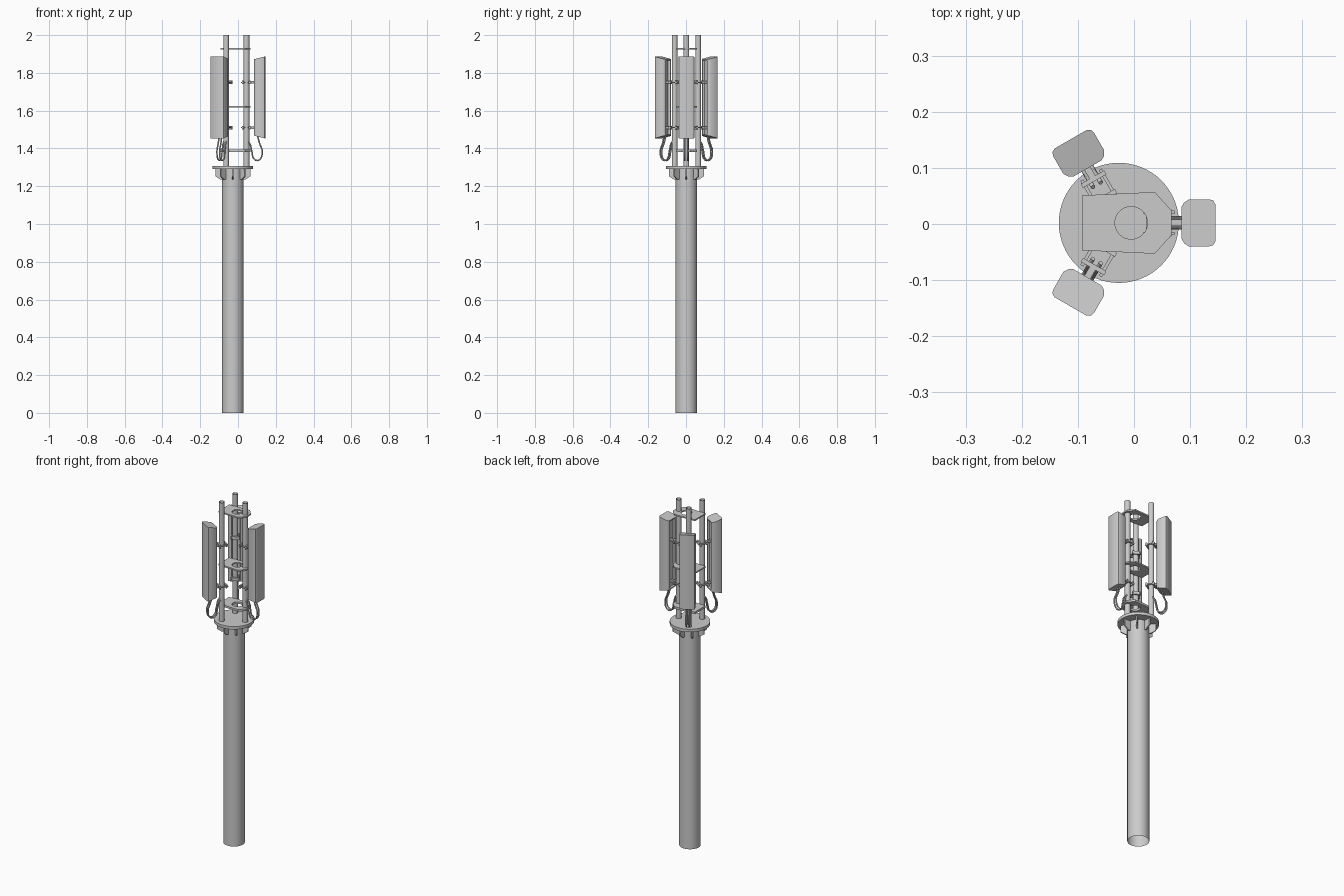
import bpy, bmesh, math
from mathutils import Matrix, Vector

if "Cube" in bpy.data.objects:
    bpy.data.objects.remove(bpy.data.objects["Cube"])

CENTER = Vector((-0.027, 0.002, 0))          # axis of the mast

def frame(angle):
    return Matrix.Translation(CENTER) @ Matrix.Rotation(math.radians(angle), 4, 'Z')

def finish(name, bm, mat=None, smooth=False):
    bmesh.ops.transform(bm, matrix=mat or frame(0), verts=bm.verts)
    me = bpy.data.meshes.new(name)
    bm.to_mesh(me)
    bm.free()
    ob = bpy.data.objects.new(name, me)
    bpy.context.collection.objects.link(ob)
    if smooth:
        bpy.ops.object.select_all(action='DESELECT')
        bpy.context.view_layer.objects.active = ob
        ob.select_set(True)
        bpy.ops.object.shade_smooth_by_angle(angle=math.radians(35))
    return ob

def tube(name, x, r, z0, z1, mat=None, caps=False, seg=32):
    bm = bmesh.new()
    bmesh.ops.create_cone(bm, cap_ends=caps, segments=seg, radius1=r, radius2=r,
        depth=z1 - z0, matrix=Matrix.Translation((x, 0, (z0 + z1) / 2)))
    return finish(name, bm, mat, True)

def add_box(bm, lo, hi):
    lo, hi = Vector(lo), Vector(hi)
    s = hi - lo
    bmesh.ops.create_cube(bm, size=1,
        matrix=Matrix.Translation((lo + hi) / 2) @ Matrix.Diagonal((*s, 1)))

def extrude(bm, faces, vec):
    g = bmesh.ops.extrude_face_region(bm, geom=faces)
    bmesh.ops.translate(bm, vec=vec,
        verts=[v for v in g['geom'] if isinstance(v, bmesh.types.BMVert)])
    bmesh.ops.recalc_face_normals(bm, faces=bm.faces)

# Mast and flange
tube("mast", 0, 0.057, 0, 1.295, seg=48)
tube("top_flange", 0, 0.107, 1.29, 1.307, caps=True, seg=64)

# Gussets below the flange
for i in range(8):
    bm = bmesh.new()
    pts = [(0.054, 1.235), (0.066, 1.235), (0.092, 1.252), (0.092, 1.292), (0.054, 1.292)]
    f = bm.faces.new([bm.verts.new((x, -0.004, z)) for x, z in pts])
    extrude(bm, [f], (0, 0.008, 0))
    finish(f"gusset_{i}", bm, frame(i * 45))

# Spacer plates with a central hole
def spacer(z, t):
    half = [(0.067, 0.022), (0.037, 0.055), (-0.093, 0.049)]
    outer = half + [(x, -y) for x, y in reversed(half)]
    n, c = 36, Vector((-0.005, 0))
    bm = bmesh.new()
    inner = [(c.x + 0.029 * math.cos(2 * math.pi * i / n),
              0.029 * math.sin(2 * math.pi * i / n)) for i in range(n)]
    edges = []
    for loop in (outer, inner):
        vs = [bm.verts.new((x - CENTER.x, y, z)) for x, y in loop]
        edges += [bm.edges.new((vs[i - 1], vs[i])) for i in range(len(vs))]
    bmesh.ops.triangle_fill(bm, edges=edges, use_beauty=True)
    extrude(bm, bm.faces[:], (0, 0, t))
    finish("spacer_plate", bm)

for z, t in ((1.925, 0.008), (1.616, 0.008), (1.382, 0.012)):
    spacer(z, t)

# Antenna panel: extruded profile, slanted ends, recessed back
def panel(mat):
    half = [(0.112, 0.029), (0.116, 0.036), (0.125, 0.042), (0.160, 0.042),
            (0.168, 0.040), (0.172, 0.033)]
    prof = half + [(x, -y) for x, y in reversed(half)]
    bm = bmesh.new()
    def ring(z, sign):
        return [bm.verts.new((x, y, z - sign * 0.25 * (0.172 - x))) for x, y in prof]
    a, b = ring(1.453, -1), ring(1.887, 1)
    n = len(prof)
    sides = [bm.faces.new((a[i - 1], a[i], b[i], b[i - 1])) for i in range(n)]
    back = sides[0]
    bm.faces.new(a)
    bm.faces.new(b)
    bmesh.ops.recalc_face_normals(bm, faces=bm.faces)
    bmesh.ops.inset_region(bm, faces=[back], thickness=0.008)
    bmesh.ops.inset_region(bm, faces=[back], thickness=0.002, depth=-0.012)
    finish("antenna_panel", bm, mat, True)

# Clamp: two jaws around the pole, tie rods and an arm to the panel
def clamp(mat, z):
    bm = bmesh.new()
    add_box(bm, (0.086, -0.024, z - 0.009), (0.094, 0.024, z + 0.009))
    add_box(bm, (0.048, -0.024, z - 0.009), (0.056, 0.024, z + 0.009))
    for y in (-0.019, 0.019):
        add_box(bm, (0.044, y - 0.003, z - 0.003), (0.099, y + 0.003, z + 0.003))
    add_box(bm, (0.093, -0.006, z - 0.007), (0.126, 0.006, z + 0.007))
    finish("panel_clamp", bm, mat)

# Hanging feed cable
def cable(mat, y):
    cu = bpy.data.curves.new("feed_cable", 'CURVE')
    cu.dimensions = '3D'
    cu.bevel_depth, cu.bevel_resolution, cu.resolution_u = 0.004, 2, 6
    cu.use_fill_caps = True
    pts = [(0.130, 1.468), (0.142, 1.425), (0.155, 1.385), (0.140, 1.340),
           (0.117, 1.340), (0.099, 1.390), (0.090, 1.425), (0.078, 1.440)]
    sp = cu.splines.new('BEZIER')
    sp.bezier_points.add(len(pts) - 1)
    for p, (x, z) in zip(sp.bezier_points, pts):
        p.co = mat @ Vector((x, y, z))
        p.handle_left_type = p.handle_right_type = 'AUTO'
    ob = bpy.data.objects.new("feed_cable", cu)
    bpy.context.collection.objects.link(ob)

# Three identical sectors
for angle in (0, 120, 240):
    m = frame(angle)
    tube("antenna_pole", 0.072, 0.015, 1.305, 2.0, m, seg=24)
    panel(m)
    for z in (1.75, 1.51):
        clamp(m, z)
    for y in (-0.008, 0.008):
        cable(m, y)
